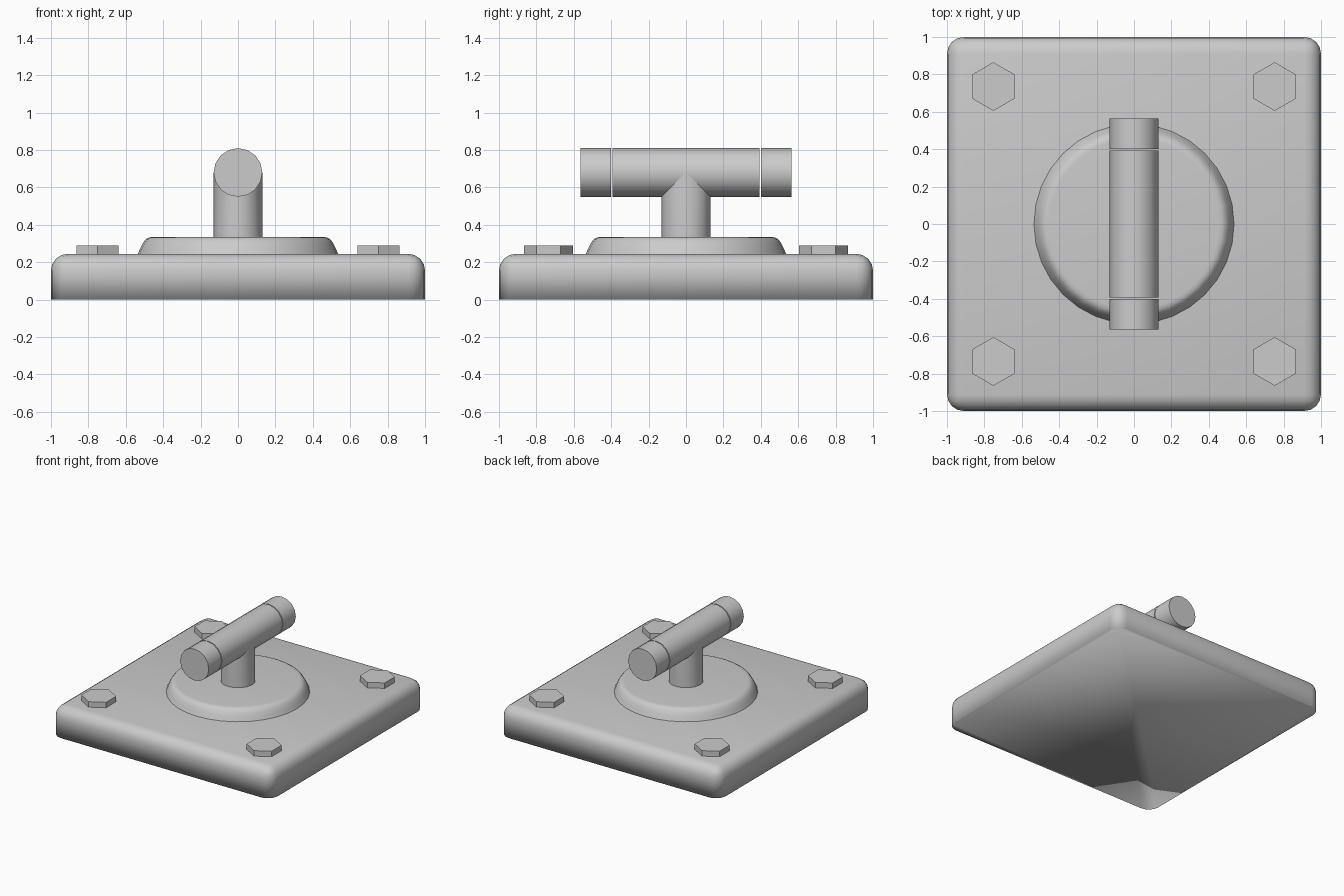
import bpy, bmesh, math

if "Cube" in bpy.data.objects:
    bpy.data.objects.remove(bpy.data.objects["Cube"])

R, AXIS_Z = 0.13, 0.68      # handle radius and height
TOP = 0.245                 # top of the base plate


def make(name, bm, angle=None):
    bmesh.ops.recalc_face_normals(bm, faces=bm.faces[:])
    me = bpy.data.meshes.new(name)
    bm.to_mesh(me)
    bm.free()
    ob = bpy.data.objects.new(name, me)
    bpy.context.collection.objects.link(ob)
    bpy.ops.object.select_all(action='DESELECT')
    ob.select_set(True)
    bpy.context.view_layer.objects.active = ob
    if angle is None:
        bpy.ops.object.shade_smooth()
    elif angle:
        bpy.ops.object.shade_smooth_by_angle(angle=math.radians(angle))
    return ob


def lathe(rings, sides, phase=0.0, cap_top=True):
    """Stack of (radius, z) rings around z, closed at the ends."""
    bm = bmesh.new()
    loops = []
    for r, z in rings:
        loops.append([bm.verts.new((r * math.cos(phase + math.tau * i / sides),
                                    r * math.sin(phase + math.tau * i / sides), z))
                      for i in range(sides)])
    for a, b in zip(loops, loops[1:]):
        for i in range(sides):
            j = (i + 1) % sides
            bm.faces.new((a[i], a[j], b[j], b[i]))
    bm.faces.new(loops[0][::-1])
    if cap_top:
        bm.faces.new(loops[-1])
    return bm


# base plate: rounded top and upright edges, sharp underside
bm = bmesh.new()
bmesh.ops.create_cube(bm, size=1)
for v in bm.verts:
    v.co = (v.co.x * 2, v.co.y * 2, (v.co.z + 0.5) * TOP)
edges = [e for e in bm.edges if max(v.co.z for v in e.verts) > 0.1]
bmesh.ops.bevel(bm, geom=edges, offset=0.09, segments=4, profile=0.5,
                affect='EDGES', clamp_overlap=True)
make("base_plate", bm)

# raised round flange
make("flange", lathe([(0.54, TOP - 0.01), (0.535, TOP), (0.522, 0.276), (0.508, 0.304),
                      (0.492, 0.324), (0.475, 0.333), (0.455, 0.335)], 32), 40)

# hexagonal bolts
for x in (-0.752, 0.752):
    for y in (-0.735, 0.735):
        ob = make("bolt", lathe([(R, TOP - 0.01), (R, 0.29)], 6, math.pi / 6), 0)
        ob.location = (x, y, 0)

# stem, its top mitred to meet the handle
bm = lathe([(R, 0.325), (R, AXIS_Z)], 16, cap_top=False)
for v in bm.verts:
    if v.co.z > 0.5:
        v.co.z = AXIS_Z - abs(v.co.y)
make("stem", bm, 40)

# crossbar and its two end caps, separated by thin gaps
for name, y0, y1 in (("crossbar", -0.392, 0.392),
                     ("end_cap", -0.565, -0.4), ("end_cap", 0.4, 0.565)):
    ob = make(name, lathe([(R, y0), (R, y1)], 16), 40)
    ob.rotation_euler = (-math.pi / 2, 0, 0)
    ob.location.z = AXIS_Z
